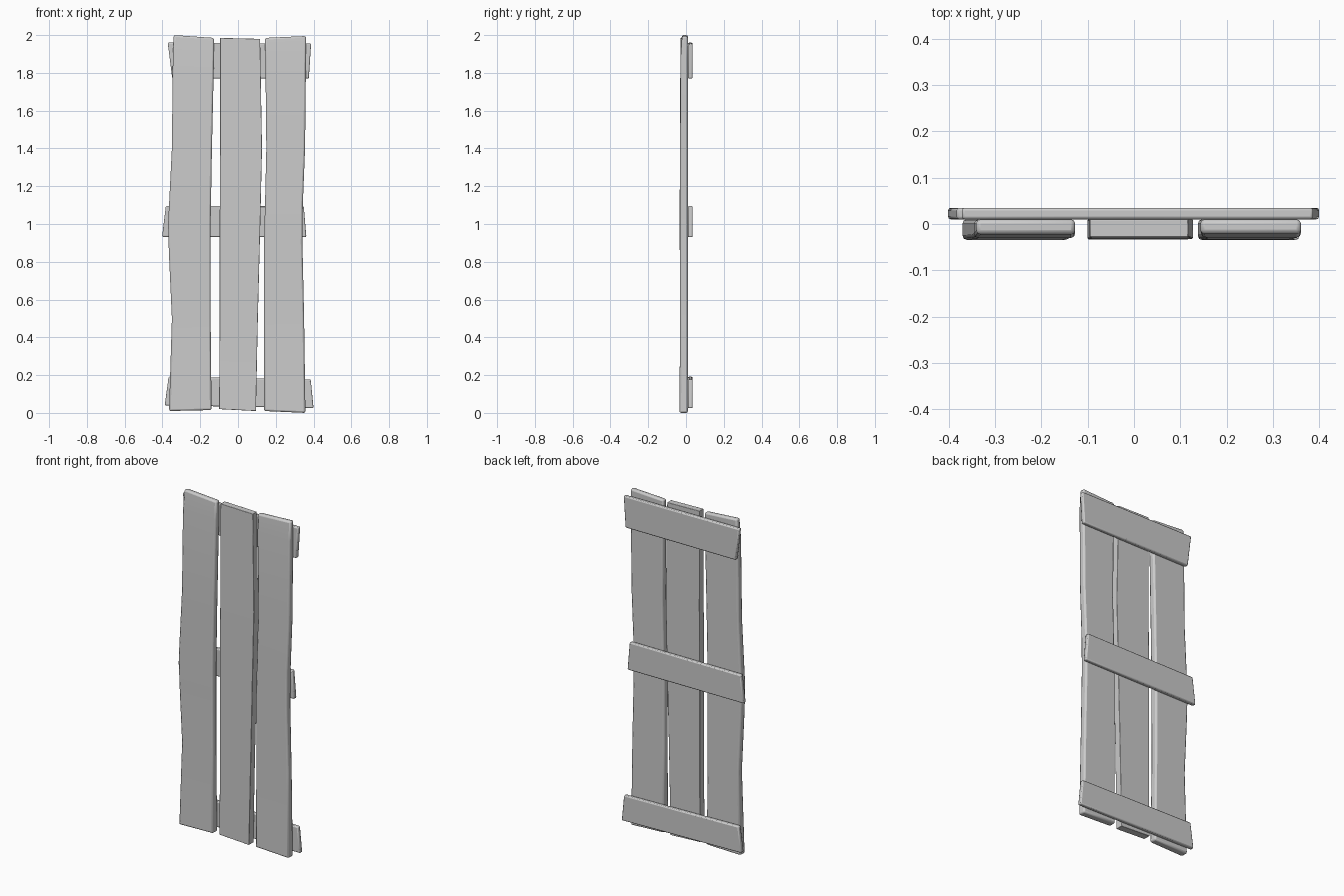
import bpy
import bmesh
import math

cube = bpy.data.objects.get("Cube")
if cube:
    bpy.data.objects.remove(cube)

grey = bpy.data.materials.new("light_grey")
grey.use_nodes = True
COLOUR = (0.6, 0.6, 0.6, 1)
grey.diffuse_color = COLOUR
grey.node_tree.nodes["Principled BSDF"].inputs["Base Color"].default_value = COLOUR


def board(name, stations, bevel):
    """Loft rectangular sections; each station gives two edge points (x, z) and front/back y."""
    bm = bmesh.new()
    rings = []
    for (xa, za), (xb, zb), front, back in stations:
        corners = ((xa, front, za), (xb, front, zb), (xb, back, zb), (xa, back, za))
        rings.append([bm.verts.new(c) for c in corners])
    for a, b in zip(rings, rings[1:]):
        for i in range(4):
            j = (i + 1) % 4
            bm.faces.new((a[i], a[j], b[j], b[i]))
    bm.faces.new(rings[0][::-1])
    bm.faces.new(rings[-1])
    bmesh.ops.recalc_face_normals(bm, faces=bm.faces)
    mesh = bpy.data.meshes.new(name)
    bm.to_mesh(mesh)
    bm.free()
    obj = bpy.data.objects.new(name, mesh)
    bpy.context.collection.objects.link(obj)
    mesh.materials.append(grey)
    mod = obj.modifiers.new("worn_edges", "BEVEL")
    mod.width = bevel
    mod.segments = 2
    mod.limit_method = "ANGLE"
    mod.angle_limit = math.radians(40)
    bpy.ops.object.select_all(action="DESELECT")
    obj.select_set(True)
    bpy.context.view_layer.objects.active = obj
    bpy.ops.object.shade_smooth_by_angle(angle=math.radians(40))


def plank(name, rows, bevel):
    """Upright plank from rows of left x, left z, right x, right z, front y."""
    board(name, [((xa, za), (xb, zb), front, 0.01) for xa, za, xb, zb, front in rows], bevel)


# Upright planks with hand-hewn wavy edges
plank("right_plank", [
    (-.365, .01, -.14, .015, -.035), (-.35, .5, -.145, .5, -.031),
    (-.366, .85, -.145, .85, -.033), (-.37, 1.0, -.145, 1.0, -.034),
    (-.35, 1.4, -.138, 1.4, -.032), (-.345, 1.88, -.127, 1.88, -.03),
    (-.34, 2.0, -.127, 1.985, -.022)], .009)
plank("middle_plank", [
    (-.1, .02, .095, .01, -.033), (-.097, .5, .105, .5, -.031),
    (-.097, 1.0, .118, 1.0, -.033), (-.095, 1.4, .127, 1.4, -.032),
    (-.095, 1.985, .117, 1.98, -.028)], .002)
plank("left_plank", [
    (.138, .01, .357, 0, -.035), (.138, .5, .35, .5, -.031),
    (.138, .9, .341, .9, -.033), (.143, 1.1, .343, 1.1, -.033),
    (.15, 1.4, .355, 1.4, -.031), (.145, 1.88, .36, 1.88, -.029),
    (.143, 1.985, .36, 1.995, -.021)], .009)


def batten(name, left, right):
    """Cross batten; each end gives bottom x, bottom z, top x, top z."""
    rows = []
    for t in (0, .5, 1):
        xa, za, xb, zb = (a + (b - a) * t for a, b in zip(left, right))
        rows.append(((xa, za), (xb, zb), .01, .035))
    board(name, rows, .006)


# Cross battens on the back
batten("top_batten", (-.348, 1.77, -.372, 1.96), (.375, 1.77, .387, 1.955))
batten("middle_batten", (-.402, .932, -.382, 1.095), (.362, .93, .348, 1.095))
batten("bottom_batten", (-.388, .04, -.367, .192), (.4, .025, .385, .177))
